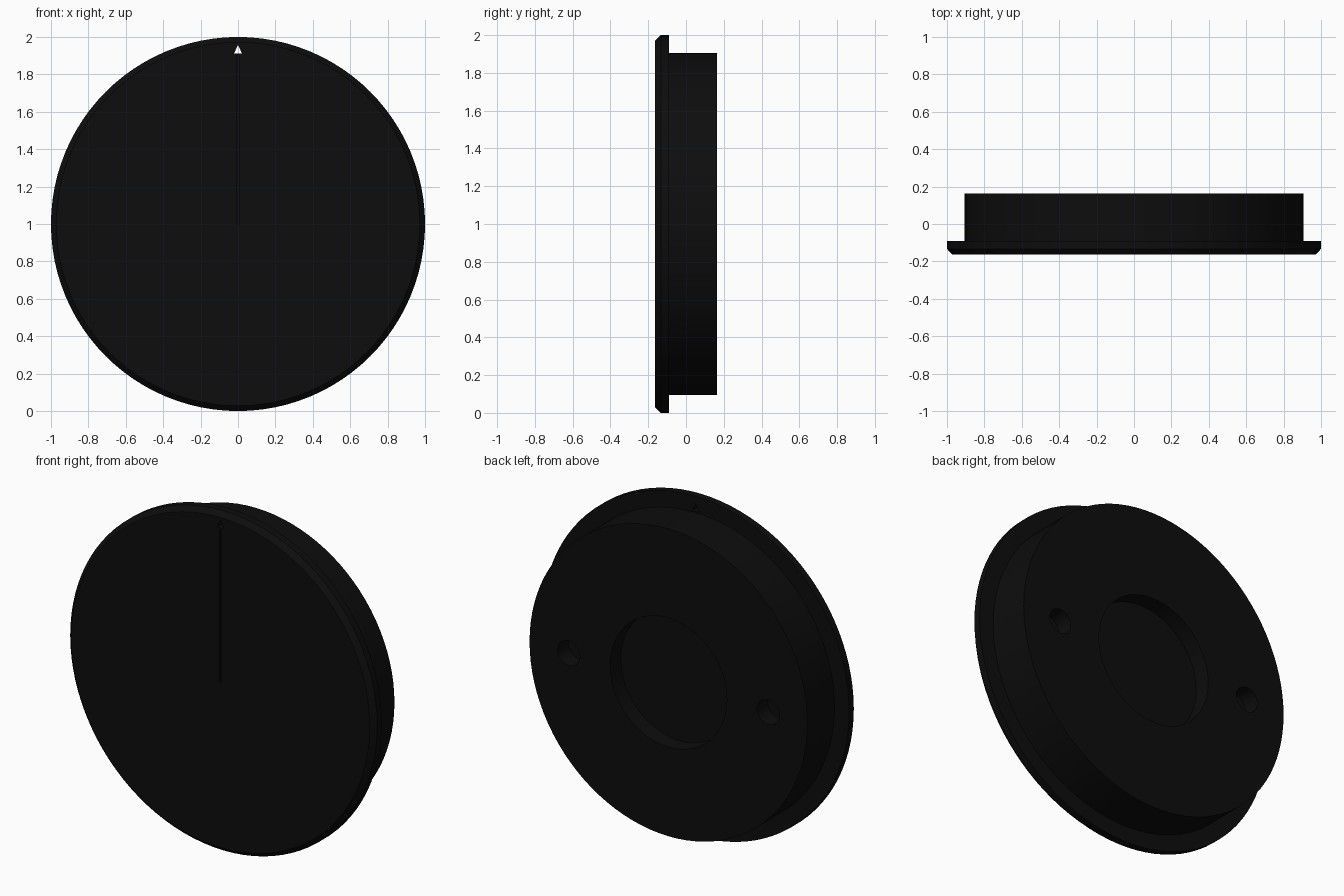
import bpy
import bmesh
import math
from mathutils import Matrix, Vector

if "Cube" in bpy.data.objects:
    bpy.data.objects.remove(bpy.data.objects["Cube"], do_unlink=True)

SEGMENTS = 96
FRONT, BACK, RIM_BACK = -0.163, 0.163, -0.09
CENTRE = Vector((0, 0, 1))

black = bpy.data.materials.new("matte black")
black.use_nodes = True
colour = (0.004, 0.004, 0.004, 1)
black.diffuse_color = colour
black.node_tree.nodes["Principled BSDF"].inputs["Base Color"].default_value = colour


def finish(name, bm):
    bmesh.ops.recalc_face_normals(bm, faces=bm.faces)
    mesh = bpy.data.meshes.new(name)
    bm.to_mesh(mesh)
    bm.free()
    mesh.materials.append(black)
    obj = bpy.data.objects.new(name, mesh)
    bpy.context.collection.objects.link(obj)
    return obj


def lathe(name, profile):
    """Revolve (radius, y) points about the y axis through the centre."""
    bm = bmesh.new()
    verts = [bm.verts.new((0, y, 1 + r)) for r, y in profile]
    edges = [bm.edges.new(pair) for pair in zip(verts, verts[1:])]
    bmesh.ops.spin(bm, geom=verts + edges, cent=CENTRE, axis=(0, 1, 0),
                   angle=math.tau, steps=SEGMENTS, use_merge=True)
    bmesh.ops.remove_doubles(bm, verts=bm.verts, dist=0.0001)
    return finish(name, bm)


def prism(name, outline, y0, y1):
    """Extrude an (x, z) outline from y0 to y1."""
    bm = bmesh.new()
    face = bm.faces.new([bm.verts.new((x, y0, z)) for x, z in outline])
    grown = bmesh.ops.extrude_face_region(bm, geom=[face])["geom"]
    bmesh.ops.translate(bm, vec=(0, y1 - y0, 0),
                        verts=[v for v in grown if isinstance(v, bmesh.types.BMVert)])
    return finish(name, bm)


def circle(x, z, radius, sides):
    steps = [math.tau * i / sides for i in range(sides)]
    return [(x + radius * math.cos(a), z + radius * math.sin(a)) for a in steps]


# Chamfered rim, narrower hub and round recess in the back
dial = lathe("dial_body", [
    (0, FRONT), (0.972, FRONT), (1, FRONT + 0.03), (1, RIM_BACK),
    (0.905, RIM_BACK), (0.905, BACK), (0.38, BACK), (0.38, BACK - 0.1),
    (0, BACK - 0.1)])

# Two blind holes, pointer groove and triangular index window
cutters = [prism("mounting_hole_cutter", circle(side * 0.65, 1, 0.073, 32),
                 BACK - 0.1, BACK + 0.1) for side in (-1, 1)]
cutters.append(prism("pointer_groove_cutter",
                     [(-0.008, 1), (0.008, 1), (0.008, 1.9), (-0.008, 1.9)],
                     FRONT - 0.1, FRONT + 0.01))
cutters.append(prism("index_window_cutter",
                     [(-0.022, 1.911), (0.022, 1.911), (0, 1.957)],
                     FRONT - 0.1, RIM_BACK + 0.1))

bpy.context.view_layer.objects.active = dial
for cutter in cutters:
    cutter.hide_render = True
    cut = dial.modifiers.new(cutter.name, "BOOLEAN")
    cut.operation = "DIFFERENCE"
    cut.solver = "EXACT"
    cut.object = cutter
    bpy.ops.object.modifier_apply(modifier=cut.name)
    bpy.data.objects.remove(cutter, do_unlink=True)

bpy.ops.object.select_all(action="DESELECT")
dial.select_set(True)
bpy.ops.object.shade_smooth_by_angle(angle=math.radians(30))
